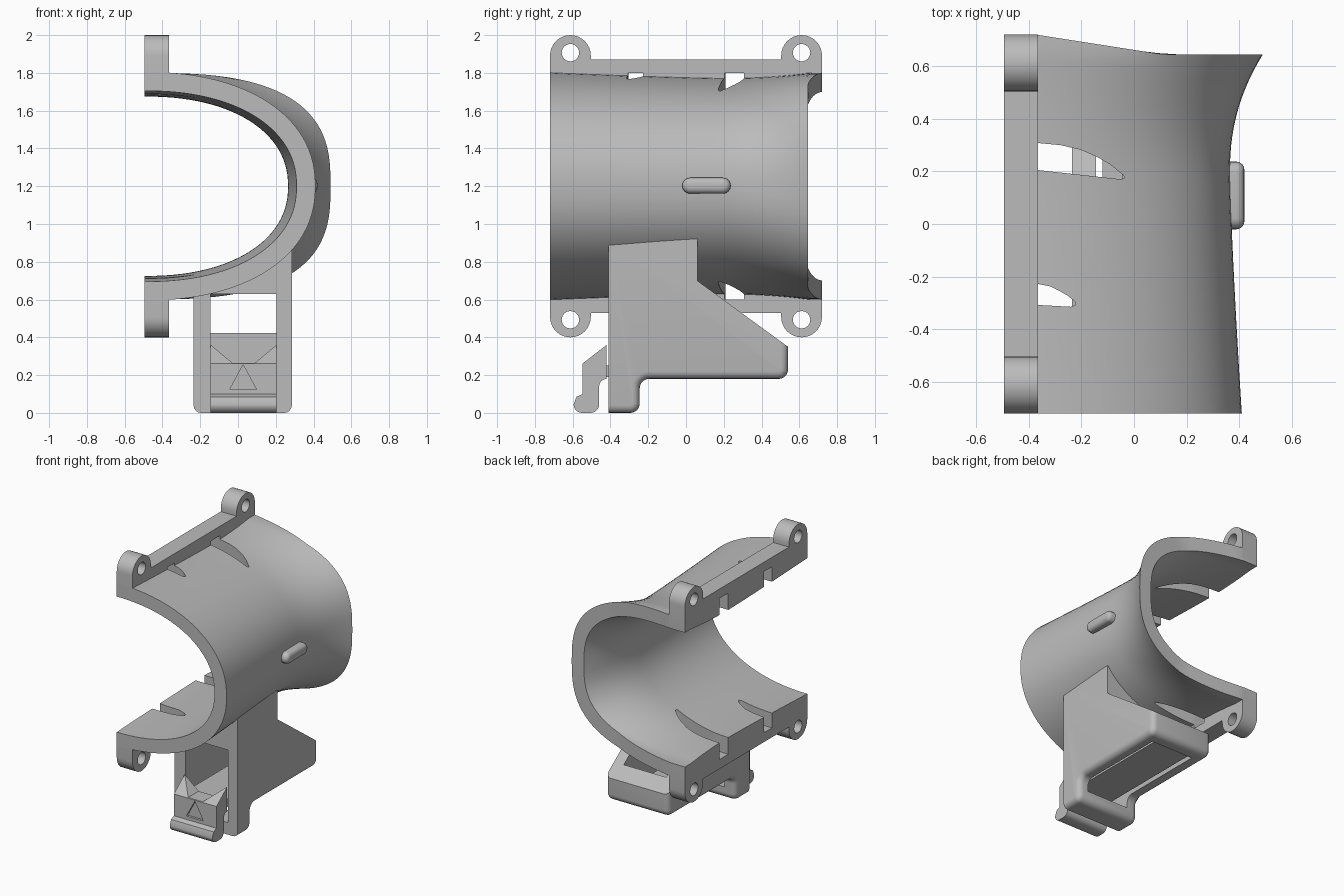
import bpy, bmesh, math

if "Cube" in bpy.data.objects:
    bpy.data.objects.remove(bpy.data.objects["Cube"])

grey = bpy.data.materials.new("matte grey")
grey.diffuse_color = (0.5, 0.5, 0.5, 1)
grey.use_nodes = True
grey.node_tree.nodes["Principled BSDF"].inputs["Base Color"].default_value = grey.diffuse_color


def finish(name, bm):
    bmesh.ops.recalc_face_normals(bm, faces=bm.faces[:])
    me = bpy.data.meshes.new(name)
    bm.to_mesh(me)
    bm.free()
    me.materials.append(grey)
    ob = bpy.data.objects.new(name, me)
    bpy.context.collection.objects.link(ob)
    return ob


def prism(name, pts, axis, lo, hi):
    """Extrude a 2D outline along x (pts = y,z), y (pts = x,z) or z (pts = x,y)."""
    put = {"x": lambda p, d: (d, p[0], p[1]),
           "y": lambda p, d: (p[0], d, p[1]),
           "z": lambda p, d: (p[0], p[1], d)}[axis]
    bm = bmesh.new()
    a = [bm.verts.new(put(p, lo)) for p in pts]
    b = [bm.verts.new(put(p, hi)) for p in pts]
    bm.faces.new(a)
    bm.faces.new(b[::-1])
    for i in range(len(pts)):
        j = (i + 1) % len(pts)
        bm.faces.new((a[i], b[i], b[j], a[j]))
    return finish(name, bm)


def box(name, x0, x1, y0, y1, z0, z1):
    return prism(name, [(x0, y0), (x1, y0), (x1, y1), (x0, y1)], "z", z0, z1)


def arc(cx, cy, r, a0, a1, n=8):
    return [(cx + r * math.cos(math.radians(a0 + (a1 - a0) * i / n)),
             cy + r * math.sin(math.radians(a0 + (a1 - a0) * i / n))) for i in range(n + 1)]


def cut(ob, *cutters):
    for c in cutters:
        c.hide_render = True
        m = ob.modifiers.new("cut", "BOOLEAN")
        m.operation, m.solver, m.object = "DIFFERENCE", "EXACT", c
        bpy.context.view_layer.objects.active = ob
        bpy.ops.object.modifier_apply(modifier=m.name)


def bevel(ob, test, width, seg=4):
    bm = bmesh.new()
    bm.from_mesh(ob.data)
    edges = [e for e in bm.edges if test(e.verts[0].co, e.verts[1].co)]
    bmesh.ops.bevel(bm, geom=edges, offset=width, segments=seg, profile=0.5, affect="EDGES")
    bm.to_mesh(ob.data)
    bm.free()


# Flared half tube: superelliptic section that varies along y
X0, ZC, N, ROWS = -0.495, 1.2, 56, 40


def section(y, th, off):
    f1 = (max(0.2 - y, 0) / 0.92) ** 1.3
    f2 = min(max(y - 0.2, 0) / 0.445, 1) ** 2.2
    a = 0.86 + 0.045 * f1 + 0.125 * f2 - off
    b = 0.575 + 0.03 * f1 + 0.025 * f2 - off
    e = 2 / (2.2 + 0.6 * f2)
    c, s = max(math.cos(th), 0), math.sin(th)
    return X0 + a * c ** e, ZC + math.copysign(b * abs(s) ** e, s)


def shell_point(t, th, off):
    y = -0.72 + 1.44 * t
    for _ in range(4):  # trimmed back end slopes in towards the crown
        x, z = section(y, th, off)
        end = 0.72 - 0.075 * min(max((x + 0.37) / 0.48, 0), 1)
        y = -0.72 + (end + 0.72) * t
    x, z = section(y, th, off)
    return x, y, z


def tube(name, offs):
    """Sweep the section; two offsets give a wall, one gives a solid core."""
    bm = bmesh.new()
    ths = [math.pi * (i / N - 0.5) for i in range(N + 1)]
    rows = []
    for j in range(ROWS + 1):
        ring = [bm.verts.new(shell_point(j / ROWS, th, offs[0])) for th in ths]
        if len(offs) > 1:
            ring += [bm.verts.new(shell_point(j / ROWS, th, offs[1])) for th in ths[::-1]]
        rows.append(ring)
    k = len(rows[0])
    for p, q in zip(rows, rows[1:]):
        for i in range(k):
            bm.faces.new((p[i], p[(i + 1) % k], q[(i + 1) % k], q[i]))
    for ring in (rows[0], rows[-1]):
        if len(offs) == 1:
            bm.faces.new(ring)
        else:
            for i in range(N):
                bm.faces.new((ring[i], ring[i + 1], ring[k - 2 - i], ring[k - 1 - i]))
    return finish(name, bm)


shell = tube("shell", (0, 0.1))
core = tube("core_cutter", (0.05,))
helpers = [core]

# Tapered slots near both flanges
slot_a = [(-0.6, 0.214), (-0.6, 0.315), (-0.365, 0.308), (-0.28, 0.3), (-0.205, 0.283),
          (-0.14, 0.255), (-0.09, 0.226), (-0.04, 0.185), (-0.035, 0.175), (-0.05, 0.17),
          (-0.365, 0.205)]
slot_b = [(-0.6, -0.3), (-0.6, -0.2), (-0.365, -0.228), (-0.32, -0.237), (-0.283, -0.255),
          (-0.25, -0.274), (-0.225, -0.295), (-0.222, -0.307), (-0.24, -0.315), (-0.365, -0.308)]
slots = [prism("slot_cutter", s, "z", lo, hi)
         for s in (slot_a, slot_b) for lo, hi in ((1.6, 1.80), (0.60, 0.8))]
cut(shell, *slots)
helpers += slots

# Flanges with screw ears, mirrored about the tube axis
outline = ([(-0.72, 1.72)] + arc(-0.612, 1.892, 0.108, 180, 0, 16) + [(-0.504, 1.87), (0.504, 1.87)]
           + arc(0.612, 1.892, 0.108, 180, 0, 16) + [(0.72, 1.72)])
for name, flip in (("top_flange", False), ("bottom_flange", True)):
    def m(pts):
        return [(y, 2.4 - z if flip else z) for y, z in pts]
    flange = prism(name, m(outline), "x", X0, -0.365)
    holes = [prism("hole_cutter", m(arc(y, 1.907, 0.046, 0, 345, 23)), "x", -0.6, -0.3)
             for y in (-0.612, 0.612)]
    cut(flange, *holes, *slots)
    helpers += holes

# Raised pill on the crown
pill = prism("raised_pill", arc(0.195, 1.203, 0.042, -90, 90, 12) + arc(0.022, 1.203, 0.042, 90, 270, 12),
             "x", 0.32, 0.42)
bevel(pill, lambda a, b: a.x > 0.4 and b.x > 0.4, 0.03)

# Mount bracket under the tube
BX0, BX1, CX0, CX1 = -0.235, 0.285, -0.145, 0.205
side = ([(-0.41, 0.92), (-0.41, 0)] + arc(-0.295, 0.05, 0.05, -90, 0)
        + arc(-0.195, 0.13, 0.05, 180, 90) + arc(0.49, 0.23, 0.05, -90, 0)
        + [(0.54, 0.35), (0.06, 0.70), (0.06, 0.92)])
bracket = prism("mount_bracket", side, "x", BX0, BX1)
bevel(bracket, lambda a, b: abs(a.x - b.x) < 0.01 and max(a.z, b.z) < 0.36
      and not (a.y < -0.4 and b.y < -0.4), 0.04)
cavity = box("cavity_cutter", CX0, CX1, -0.6, 0.44, 0.09, 0.63)
floor_cut = box("floor_cutter", CX0, CX1, -0.24, 0.44, -0.1, 0.3)
cut(bracket, core, cavity, floor_cut)
helpers += [cavity, floor_cut]

# Spring tongue and release latch
box("spring_tongue", -0.12, 0.18, -0.44, 0.46, 0.19, 0.25)
latch = prism("release_latch",
              [(-0.42, 0.36), (-0.547, 0.262), (-0.547, 0.10), (-0.58, 0.085)]
              + arc(-0.55, 0.045, 0.045, 180, 270, 6) + arc(-0.505, 0.045, 0.045, 270, 360, 6)
              + arc(-0.42, 0.14, 0.04, 180, 90, 6), "x", CX0, CX1)
notch = prism("notch_cutter", [(-0.03, 0.265), (0.09, 0.265), (0.22, 0.373), (0.22, 0.45),
                               (-0.16, 0.45), (-0.16, 0.373)], "y", -0.7, -0.3)
mark = prism("arrow_cutter", [(-0.043, 0.125), (0.097, 0.125), (0.027, 0.255)], "y", -0.7, -0.53)
cut(latch, notch, mark)
helpers += [notch, mark]

# Remove cutters, smooth the curved faces
for h in helpers:
    bpy.data.objects.remove(h)
for ob in bpy.data.objects:
    ob.select_set(True)
bpy.context.view_layer.objects.active = shell
bpy.ops.object.shade_smooth_by_angle(angle=math.radians(30))
